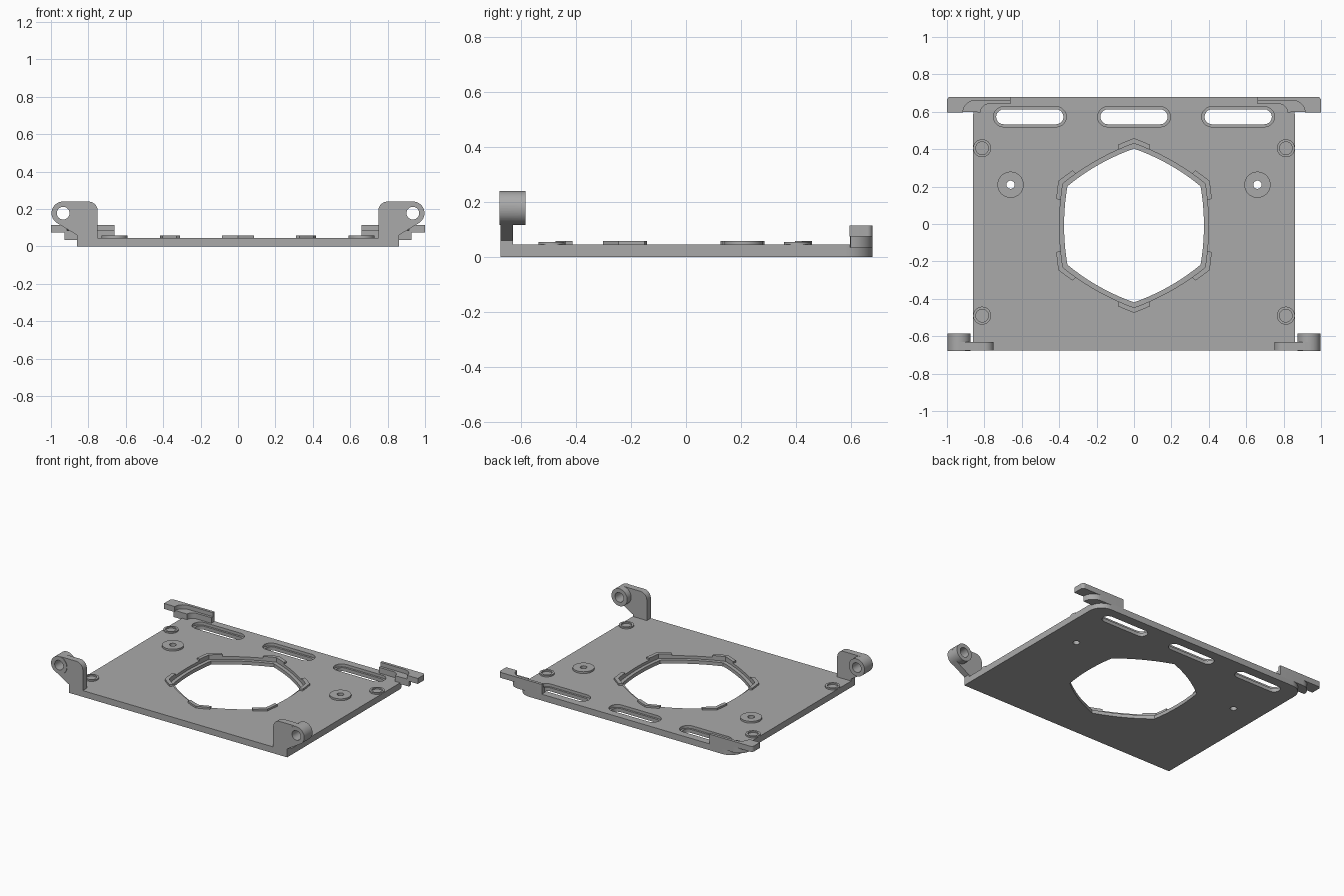
import bpy, bmesh
from math import cos, sin, radians
from mathutils import Vector

if "Cube" in bpy.data.objects:
    bpy.data.objects.remove(bpy.data.objects["Cube"])

grey = bpy.data.materials.new("mid_grey")
grey.use_nodes = True
tone = (0.4, 0.4, 0.4, 1)
grey.diffuse_color = tone
grey.node_tree.nodes["Principled BSDF"].inputs["Base Color"].default_value = tone


def arc(cx, cy, r, a0, a1, n=10):
    angles = [radians(a0 + (a1 - a0) * i / n) for i in range(n + 1)]
    return [(cx + r * cos(a), cy + r * sin(a)) for a in angles]


def circle(cx, cy, r):
    return arc(cx, cy, r, 0, 360, 40)[:-1]


def slot(cx, cy, half, r):
    return arc(cx + half - r, cy, r, -90, 90) + arc(cx - half + r, cy, r, 90, 270)


def flip(points, side):
    return [(x * side, y) for x, y in points]


def prism(name, points, low, high, upright=False):
    """Extrude an outline along z, or along y when upright."""
    bm = bmesh.new()
    place = (lambda x, v, d: (x, d, v)) if upright else (lambda x, v, d: (x, v, d))
    rings = [[bm.verts.new(place(x, v, d)) for x, v in points] for d in (low, high)]
    bm.faces.new(rings[0])
    bm.faces.new(rings[1])
    n = len(points)
    for i in range(n):
        j = (i + 1) % n
        bm.faces.new((rings[0][i], rings[0][j], rings[1][j], rings[1][i]))
    bmesh.ops.recalc_face_normals(bm, faces=bm.faces)
    mesh = bpy.data.meshes.new(name)
    bm.to_mesh(mesh)
    bm.free()
    mesh.materials.append(grey)
    obj = bpy.data.objects.new(name, mesh)
    bpy.context.collection.objects.link(obj)
    return obj


def combine(target, other, operation):
    mod = target.modifiers.new("combine", "BOOLEAN")
    mod.object, mod.operation, mod.solver = other, operation, "EXACT"
    bpy.context.view_layer.objects.active = target
    bpy.ops.object.modifier_apply(modifier=mod.name)
    bpy.data.objects.remove(other)


def cut(target, points, low=-1, high=1, upright=False):
    cutter = prism("cutter", points, low, high, upright)
    cutter.hide_render = True
    combine(target, cutter, "DIFFERENCE")


STEPS = 10
CENTRE_Y = -0.008


def bowed_hexagon(offset):
    """Hexagon with slightly bulging sides, clockwise from its back corner."""
    quarter = [Vector((0, 0.411)), Vector((0.356, 0.21)), Vector((0.356, -0.21))]
    corners = [c * (1 + offset / c.length) for c in quarter]
    corners += [-c for c in corners]
    points = []
    for i, a in enumerate(corners):
        b = corners[(i + 1) % 6]
        normal = (a + b).normalized()
        for s in range(STEPS):
            t = s / STEPS
            p = a.lerp(b, t) + normal * 0.072 * t * (1 - t)
            points.append((p.x, p.y + CENTRE_Y))
    return points


TOP = 0.045
BACK = 0.68
FRONT = -0.675

# Base plate with rounded back corners, stepped window and stepped slots
plate = prism("base_plate", [(-0.86, FRONT), (0.86, FRONT)]
              + arc(0.76, BACK - 0.1, 0.1, 0, 90)
              + arc(-0.76, BACK - 0.1, 0.1, 90, 180), 0, TOP)
cut(plate, bowed_hexagon(0))
cut(plate, bowed_hexagon(0.028), 0.025)
for x in (-0.557, 0, 0.557):
    cut(plate, slot(x, 0.573, 0.18, 0.04))
    cut(plate, slot(x, 0.573, 0.195, 0.054), 0.025)
for x in (-0.66, 0.66):
    cut(plate, circle(x, 0.21, 0.022))

# Raised clips around the window corners
inner, outer = bowed_hexagon(0.028), bowed_hexagon(0.056)
for i in range(6):
    span = [(i * STEPS + k) % len(inner) for k in range(-2, 3)]
    prism("window_clip", [outer[k] for k in span] + [inner[k] for k in reversed(span)],
          TOP - 0.01, 0.058)

for label, side in (("left", 1), ("right", -1)):
    # Screw bosses and corner rings
    boss = prism(label + "_screw_boss", circle(side * 0.66, 0.21, 0.07), TOP - 0.01, 0.058)
    cut(boss, circle(side * 0.66, 0.21, 0.022))
    for y in (0.405, -0.49):
        ring = prism(label + "_corner_ring", circle(side * 0.812, y, 0.048), TOP - 0.01, 0.055)
        cut(ring, circle(side * 0.812, y, 0.034))

    # Front hinge ear with its pierced barrel
    ear = prism(label + "_hinge_ear", flip(
        [(0.86, 0), (0.75, 0), (0.75, 0.19)] + arc(0.8, 0.19, 0.05, 180, 90)
        + arc(0.935, 0.178, 0.062, 90, -57, 20) + [(0.86, 0.06)], side), FRONT, -0.63, True)
    barrel = prism("barrel", flip(circle(0.935, 0.178, 0.062), side), FRONT - 0.004, -0.585, True)
    combine(ear, barrel, "UNION")
    cut(ear, flip(circle(0.935, 0.178, 0.034), side), upright=True)

    # Back latch: curved lower ledge and the arm above it
    ledge = [(0.66, BACK), (0.66, 0.642)] + arc(0.775, 0.597, 0.045, 90, 0)
    ledge += arc(0.847, 0.6, 0.08, 0, 90)
    prism(label + "_latch_ledge", flip(ledge, side), TOP - 0.01, 0.085)
    arm = [(0.66, BACK), (0.66, 0.66)] + arc(0.85, 0.595, 0.065, 90, 0)
    arm += [(1, 0.595)] + arc(0.98, BACK - 0.02, 0.02, 0, 90)
    prism(label + "_latch_arm", flip(arm, side), 0.075, 0.114)

# Smooth the round walls while keeping hard edges
bpy.ops.object.select_all(action="DESELECT")
for obj in bpy.context.scene.objects:
    if obj.type == "MESH":
        obj.select_set(True)
        bpy.context.view_layer.objects.active = obj
bpy.ops.object.shade_smooth_by_angle(angle=radians(30))
